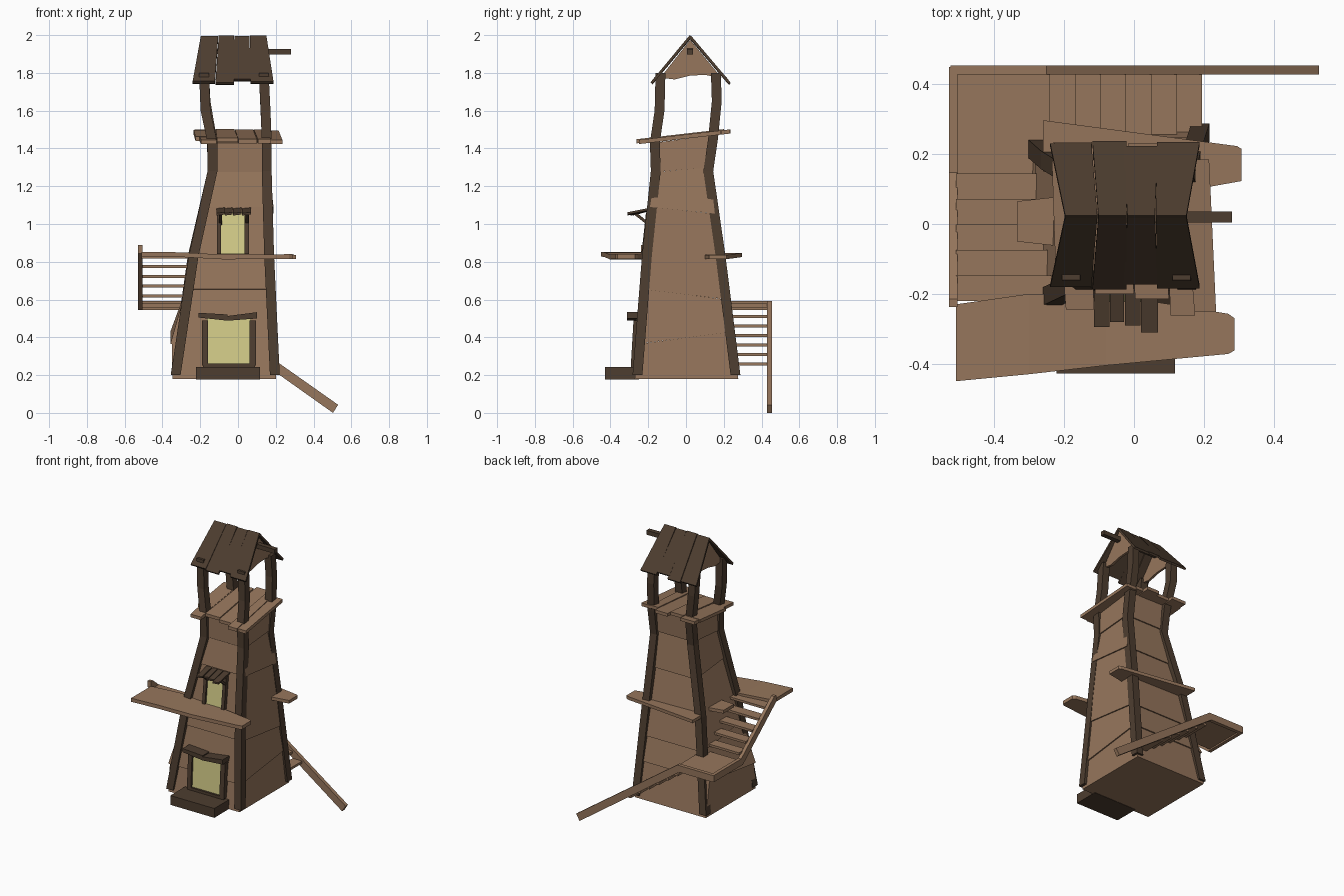
import bpy, bmesh
from mathutils import Vector as V


def material(name, rgb):
    m = bpy.data.materials.new(name)
    m.diffuse_color = (*rgb, 1)
    return m


WOOD = material("weathered_wood", (0.305, 0.181, 0.107))
DARK = material("dark_timber", (0.075, 0.047, 0.029))
GLOW = material("lamp_yellow", (0.66, 0.61, 0.25))


def loft(name, rings, mat):
    """Closed solid through a list of rings with equal point counts."""
    bm = bmesh.new()
    vs = [[bm.verts.new(p) for p in r] for r in rings]
    n = len(rings[0])
    for a, b in zip(vs, vs[1:]):
        for i in range(n):
            j = (i + 1) % n
            bm.faces.new((a[i], a[j], b[j], b[i]))
    bm.faces.new(vs[0][::-1])
    bm.faces.new(vs[-1])
    bmesh.ops.recalc_face_normals(bm, faces=bm.faces)
    me = bpy.data.meshes.new(name)
    bm.to_mesh(me)
    bm.free()
    me.materials.append(mat)
    ob = bpy.data.objects.new(name, me)
    bpy.context.collection.objects.link(ob)
    return ob


def slab(name, pts, off, mat):
    return loft(name, [pts, [V(p) + V(off) for p in pts]], mat)


def box(name, x, y, z, mat):
    pts = [(x[0], y[0], z[0]), (x[1], y[0], z[0]), (x[1], y[1], z[0]), (x[0], y[1], z[0])]
    return slab(name, pts, (0, 0, z[1] - z[0]), mat)


def upright(name, x, low, high, depth, mat):
    """Leaning plate on the front wall; low and high are (y, z)."""
    pts = [(x[0], *low), (x[1], *low), (x[1], *high), (x[0], *high)]
    return slab(name, pts, (0, depth, 0), mat)


# Tower walls: overlapping tiers with tilted seams (x0, x1, y0, y1, z front, z back)
levels = [(-.345, .2, -.27, .275, .18, .18), (-.35, .195, -.25, .24, .365, .43),
          (-.275, .188, -.222, .215, .655, .6), (-.175, .18, -.183, .145, 1.09, 1.055),
          (-.145, .165, -.16, .125, 1.275, 1.3), (-.145, .163, -.17, .145, 1.43, 1.47)]


def wall_ring(l, grow):
    x0, x1, y0, y1, zf, zb = l
    x0, x1, y0, y1 = x0 - grow, x1 + grow, y0 - grow, y1 + grow
    return [(x0, y0, zf), (x1, y0, zf), (x1, y1, zb), (x0, y1, zb)]


for i, (a, b) in enumerate(zip(levels, levels[1:])):
    loft(f"wall_tier_{i}", [wall_ring(a, .008 if i else .002), wall_ring(b, 0)], WOOD)

# Crooked corner posts, running up to the roof
posts = {
    "front_left": [(-.33, -.257, .2), (-.235, -.207, .83), (-.135, -.16, 1.28),
                   (-.135, -.165, 1.43), (-.172, -.14, 1.6), (-.18, -.135, 1.8)],
    "front_right": [(.195, -.257, .2), (.165, -.207, .83), (.152, -.16, 1.28),
                    (.152, -.165, 1.43), (.146, -.14, 1.6), (.136, -.135, 1.8)],
    "back_left": [(-.33, .262, .2), (-.24, .183, .83), (-.135, .118, 1.28),
                  (-.138, .143, 1.45), (-.172, .163, 1.65), (-.18, .158, 1.8)],
    "back_right": [(.19, .262, .2), (.165, .183, .83), (.15, .118, 1.28),
                   (.152, .143, 1.45), (.143, .163, 1.65), (.136, .158, 1.8)]}
for name, path in posts.items():
    h = .026
    loft(name + "_post", [[(x - h, y - h, z), (x + h, y - h, z), (x + h, y + h, z),
                           (x - h, y + h, z)] for x, y, z in path], DARK)

# Door with frame and doorstep
upright("door_glow", (-.165, .068), (-.277, .25), (-.262, .5), .008, GLOW)
upright("door_jamb_left", (-.19, -.16), (-.292, .25), (-.278, .49), .05, DARK)
upright("door_jamb_right", (.06, .095), (-.292, .25), (-.278, .49), .05, DARK)
for k, (a, b, za, zb) in enumerate([(-.21, -.055, .505, .488), (-.055, .1, .488, .5)]):
    slab(f"door_lintel_{k}", [(a, -.312, za), (b, -.312, zb), (b, -.312, zb + .033),
                              (a, -.312, za + .025)], (0, .08, 0), DARK)
box("doorstep", (-.222, .117), (-.428, -.25), (.178, .243), DARK)
box("doorstep_tread", (-.185, .09), (-.29, -.25), (.243, .262), DARK)

# Window with frame and plank awning
upright("window_glow", (-.1, .04), (-.222, .84), (-.197, 1.06), .008, GLOW)
upright("window_jamb_left", (-.112, -.09), (-.236, .84), (-.212, 1.06), .04, DARK)
upright("window_jamb_right", (.034, .058), (-.236, .84), (-.212, 1.06), .04, DARK)
for k, (a, b, y) in enumerate([(-.115, -.07, -.295), (-.068, -.028, -.28),
                               (-.026, .018, -.29), (.02, .068, -.31)]):
    slab(f"awning_plank_{k}", [(a, y, 1.045), (b, y, 1.05), (b, -.185, 1.075),
                               (a, -.185, 1.07)], (0, 0, .012), DARK)
for k, x in enumerate((-.1, .04)):
    slab(f"awning_strut_{k}", [(x, -.275, 1.05), (x, -.255, 1.055), (x, -.2, 1.01),
                               (x, -.205, .995)], (.015, 0, 0), DARK)

# Middle walkway
loft("front_walkway", [
    [(x, y0, z), (x, y1, z), (x, y1, z + .025), (x, y0, z + .025)] for x, y0, y1, z in
    [(-.51, -.45, -.23, .828), (-.3, -.43, -.2, .825), (-.08, -.405, -.2, .813),
     (.27, -.372, -.257, .815), (.288, -.362, -.27, .815)]], WOOD)
slab("back_walkway", [(-.26, .297, .825), (.295, .223, .815), (.308, .215, .815),
                      (.308, .123, .815), (.18, .1, .815), (-.26, .15, .825)], (0, 0, .022), WOOD)
slab("left_walkway", [(-.335, .065, .825), (-.335, -.05, .825), (-.2, -.065, .82),
                      (-.2, .08, .82)], (0, 0, .022), WOOD)

# Lookout deck planks, tilted upward to the back: (front x, back x, y range)
deck = [(-.195, -.115, -.23, -.12, -.245, .235), (-.112, .0, -.118, -.02, -.2, .2),
        (.003, .1, -.017, .08, -.215, .23), (.105, .175, .083, .14, -.262, .19),
        (.165, .235, .14, .215, -.25, .185)]
for k, (a, b, c, d, y0, y1) in enumerate(deck):
    z = lambda y: 1.452 + .115 * y + .005 * (k % 2)
    slab(f"deck_plank_{k}", [(a, y0, z(y0)), (b, y0, z(y0)), (d, y1, z(y1)), (c, y1, z(y1))],
         (0, 0, .022), WOOD)
slab("deck_plank_left", [(-.225, -.12, 1.44), (-.12, -.12, 1.44), (-.13, .18, 1.475),
                         (-.235, .18, 1.475)], (0, 0, .022), WOOD)

# Stairs: back flight, corner landing, left flight
for i in range(6):
    x = .195 - .0725 * i
    z = .26 + .05 * i
    box(f"back_step_{i}", (x - .0725, x), (.15, .432), (z - .008, z + .008), WOOD)
for i in range(5):
    y = .145 - .073 * i
    z = .62 + .0515 * i
    box(f"left_step_{i}", (-.51, -.22), (y - .073, y), (z - .008, z + .008), WOOD)
box("stair_landing", (-.515, -.24), (.145, .432), (.555, .578), WOOD)
back_rail = [(.503, 0), (.53, .043), (-.25, .592), (-.525, .592), (-.525, .545), (-.265, .545)]
slab("back_stringer", [(x, .428, z) for x, z in back_rail], (0, .026, 0), WOOD)
left_rail = [(.45, .545), (.13, .545), (-.238, .845), (-.238, .888), (-.215, .888),
             (.148, .592), (.45, .592)]
slab("left_stringer", [(-.53, y, z) for y, z in left_rail], (.024, 0, 0), WOOD)

# Roof planks, ridge to eave: (ridge x, eave x, eave drop)
roof = [(-.197, -.105, -.24, -.122, 0), (-.102, -.022, -.119, -.022, .01),
        (-.019, .06, -.03, .068, -.012), (.063, .15, .066, .188, .006)]
for side, ye, ze in (("front", -.172, 1.745), ("back", .222, 1.742)):
    s = -1 if side == "front" else 1
    for k, (a, b, c, d, drop) in enumerate(roof):
        e = ye + s * drop * .6
        z = ze - drop
        lift = .004 * (k % 2)
        slab(f"roof_{side}_plank_{k}",
             [(a, .022 - s * .006, 1.984 + lift), (b, .022 - s * .006, 1.984 + lift),
              (d, e, z + lift), (c, e, z + lift)], (0, s * .009, .011), DARK)

# Gable boards and ridge beam
gable = [(-.135, 1.775), (-.06, 1.765), (.02, 1.785), (.1, 1.79), (.19, 1.772), (.022, 1.975)]
for k, x in enumerate((-.185, .125)):
    slab(f"gable_{k}", [(x, y, z) for y, z in gable], (.016, 0, 0), WOOD)
slab("ridge_beam", [(-.18, .004, 1.9), (-.18, .036, 1.9), (-.18, .036, 1.93), (-.18, .004, 1.93)],
     (.46, 0, -.003), DARK)
